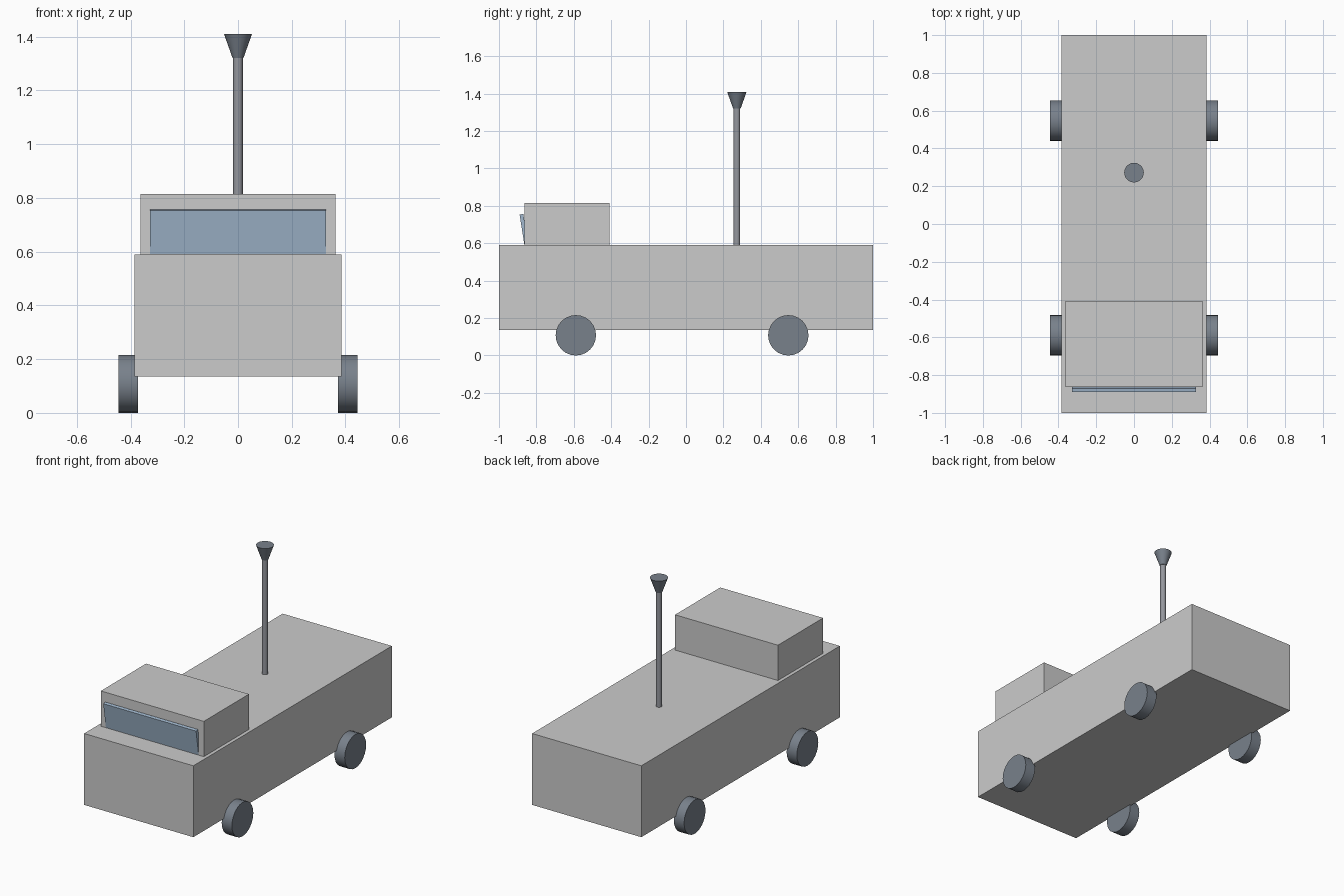
import bpy, math

if "Cube" in bpy.data.objects:
    bpy.data.objects.remove(bpy.data.objects["Cube"])


def paint(obj, name, rgb):
    mat = bpy.data.materials.get(name) or bpy.data.materials.new(name)
    mat.diffuse_color = (*rgb, 1)
    mat.use_nodes = True
    mat.node_tree.nodes["Principled BSDF"].inputs["Base Color"].default_value = mat.diffuse_color
    obj.data.materials.append(mat)


def box(name, lo, hi):
    bpy.ops.mesh.primitive_cube_add(size=1, location=[(a + b) / 2 for a, b in zip(lo, hi)])
    obj = bpy.context.object
    obj.name = name
    obj.scale = [b - a for a, b in zip(lo, hi)]
    bpy.ops.object.transform_apply(location=False, rotation=False)
    return obj


def round_part(name, r1, r2, depth, loc, rot=(0, 0, 0), sides=24):
    bpy.ops.mesh.primitive_cone_add(vertices=sides, radius1=r1, radius2=r2,
                                    depth=depth, location=loc, rotation=rot)
    obj = bpy.context.object
    obj.name = name
    bpy.ops.object.shade_smooth_by_angle(angle=math.radians(30))
    return obj


# Body and cab
box("body", (-0.385, -1.0, 0.135), (0.385, 1.0, 0.59))
cab = box("cab", (-0.363, -0.863, 0.59), (0.363, -0.408, 0.815))
paint(cab, "cab_grey", (0.60, 0.60, 0.63))

# Windscreen: thin slab whose top leans forward out of the cab
screen = box("windscreen", (-0.327, -0.01, -0.082), (0.327, 0.01, 0.082))
screen.location = (0, -0.867, 0.674)
screen.rotation_euler.x = math.radians(9)
paint(screen, "glass_blue", (0.36, 0.48, 0.62))

# Wheels
for end, y in (("front", -0.589), ("rear", 0.547)):
    for side, s in (("left", -1), ("right", 1)):
        wheel = round_part(f"{end}_{side}_wheel", 0.108, 0.108, 0.072,
                           (s * 0.409, y, 0.108), (0, math.radians(90), 0))
        paint(wheel, "slate", (0.19, 0.22, 0.26))

# Mast with flared tip
mast = round_part("mast", 0.018, 0.018, 0.74, (0, 0.272, 0.955), sides=16)
paint(mast, "mast_grey", (0.30, 0.31, 0.34))
tip = round_part("mast_tip", 0.02, 0.052, 0.09, (0, 0.272, 1.365), sides=24)
paint(tip, "slate", (0.19, 0.22, 0.26))
